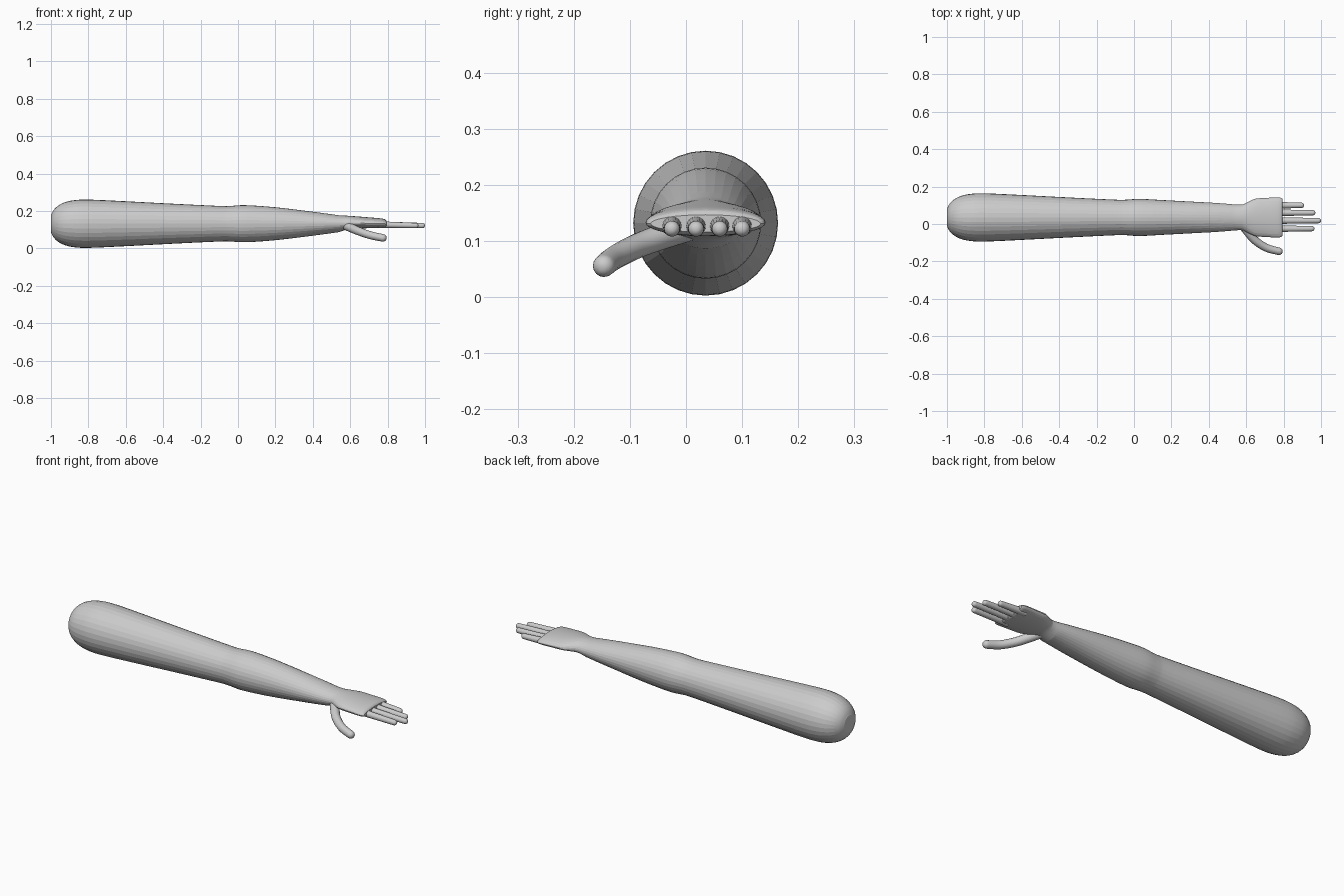
import bpy, bmesh
from math import cos, sin, pi, radians
from mathutils import Vector

if "Cube" in bpy.data.objects:
    bpy.data.objects.remove(bpy.data.objects["Cube"], do_unlink=True)

skin = bpy.data.materials.new("light_grey")
skin.use_nodes = True
grey = (0.6, 0.6, 0.6, 1)
skin.diffuse_color = grey
skin.node_tree.nodes["Principled BSDF"].inputs["Base Color"].default_value = grey


def spline(rows, steps):
    """Catmull-Rom interpolation through rows of equal length."""
    pts = [Vector(r) for r in rows]
    out = []
    for i in range(len(pts) - 1):
        a, b, c, d = pts[max(i - 1, 0)], pts[i], pts[i + 1], pts[min(i + 2, len(pts) - 1)]
        for s in range(steps):
            t = s / steps
            out.append(0.5 * (2 * b + (c - a) * t + (2 * a - 5 * b + 4 * c - d) * t**2
                              + (3 * b - a - 3 * c + d) * t**3))
    return out + [pts[-1]]


def loft(name, rings, smooth_angle):
    """Skin a list of point rings and cap both ends."""
    bm = bmesh.new()
    loops = [[bm.verts.new(p) for p in ring] for ring in rings]
    n = len(loops[0])
    for a, b in zip(loops, loops[1:]):
        for i in range(n):
            j = (i + 1) % n
            bm.faces.new((a[i], a[j], b[j], b[i]))
    bm.faces.new(loops[0][::-1])
    bm.faces.new(loops[-1])
    bmesh.ops.recalc_face_normals(bm, faces=bm.faces)
    mesh = bpy.data.meshes.new(name)
    bm.to_mesh(mesh)
    bm.free()
    mesh.materials.append(skin)
    obj = bpy.data.objects.new(name, mesh)
    bpy.context.collection.objects.link(obj)
    bpy.ops.object.select_all(action="DESELECT")
    obj.select_set(True)
    bpy.context.view_layer.objects.active = obj
    bpy.ops.object.shade_smooth_by_angle(angle=radians(smooth_angle))
    return obj


def section(x, cz, ry, up, down, sides=32):
    """Oval across the limb with separate upper and lower heights."""
    ring = []
    for i in range(sides):
        a = 2 * pi * i / sides
        ring.append((x, 0.035 + ry * cos(a), cz + (up if sin(a) > 0 else down) * sin(a)))
    return ring


def digit(name, path, radius, tip_radius):
    """Round tube along a path with a domed tip."""
    pts = spline(path, 6)
    last = len(pts) - 1
    way = (pts[-1] - pts[-2]).normalized()
    stations = [(p, radius + (tip_radius - radius) * i / last) for i, p in enumerate(pts)]
    stations += [(pts[-1] + way * tip_radius * sin(k * pi / 12), tip_radius * cos(k * pi / 12))
                 for k in range(1, 6)]
    rings = []
    for i, (p, r) in enumerate(stations):
        q = stations[min(i + 1, len(stations) - 1)][0]
        o = stations[max(i - 1, 0)][0]
        t = (q - o).normalized()
        side = t.cross(Vector((0, 0, 1))).normalized()
        up = side.cross(t)
        rings.append([p + r * (side * cos(k * pi / 8) + up * sin(k * pi / 8)) for k in range(16)])
    return loft(name, rings, 60)


# Rounded shoulder end, upper arm, elbow swell and forearm
shoulder = [(-1, 0.045), (-0.988, 0.07), (-0.965, 0.094), (-0.93, 0.113), (-0.88, 0.125)]
arm = [(-0.8, 0.129), (-0.6, 0.12), (-0.35, 0.107), (-0.1, 0.095), (-0.04, 0.095),
       (0.04, 0.099), (0.2, 0.088), (0.4, 0.064), (0.54, 0.045)]
rows = spline(shoulder + arm, 4)
rings = [section(x, 0.132, r, r, r) for x, r in rows]

# Wrist flaring into the flattened palm
palm = [(0.54, 0.132, 0.069, 0.045, 0.045), (0.58, 0.134, 0.069, 0.041, 0.034),
        (0.61, 0.135, 0.083, 0.038, 0.03), (0.65, 0.135, 0.1, 0.035, 0.028),
        (0.7, 0.134, 0.104, 0.032, 0.026), (0.76, 0.133, 0.107, 0.028, 0.024),
        (0.785, 0.132, 0.105, 0.024, 0.022), (0.795, 0.131, 0.098, 0.016, 0.015)]
# Widen the forearm gradually towards the oval wrist
rings = []
for x, r in rows[:-1]:
    wide = 1 + 0.53 * max(0, (x - 0.1) / 0.44) ** 2
    rings.append(section(x, 0.132, r * wide, r, r))
rings += [section(*row) for row in spline(palm, 4)]
loft("arm_and_palm", rings, 8)

# Four fingers, each starting at a rounded knuckle inside the palm
fingers = {"index": (-0.025, 0.965), "middle": (0.018, 1.0),
           "ring": (0.06, 0.97), "little": (0.1, 0.91)}
for name, (y, tip) in fingers.items():
    end = tip - 0.014
    digit(name + "_finger", [(0.75, y, 0.129), (0.8, y, 0.126), (end, y, 0.122)], 0.02, 0.014)

# Thumb curving forward and down from the wrist
digit("thumb", [(0.57, 0.01, 0.125), (0.61, -0.045, 0.107), (0.65, -0.09, 0.09),
                (0.71, -0.128, 0.07), (0.775, -0.146, 0.056)], 0.024, 0.02)
